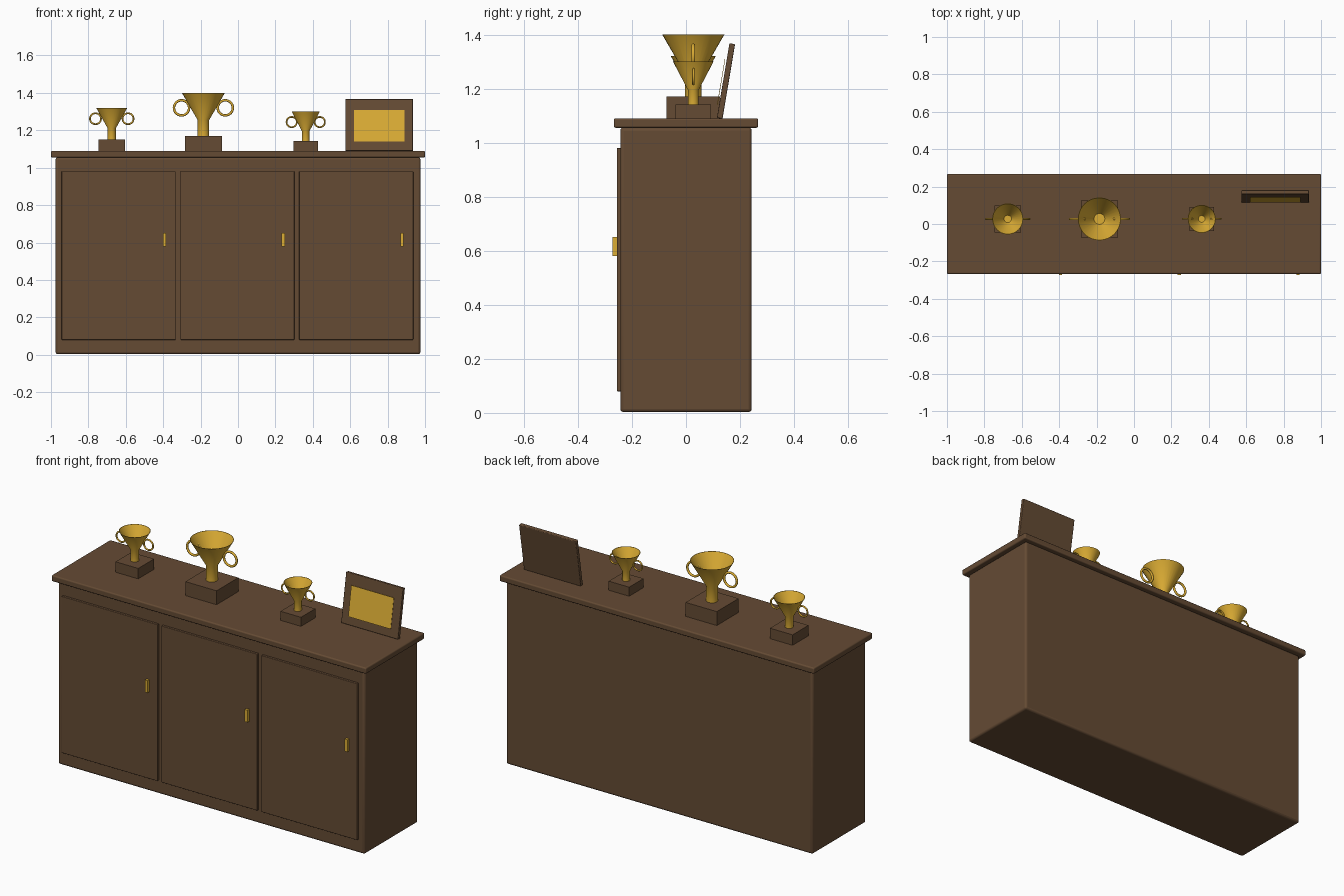
import bpy, bmesh, math
from mathutils import Vector

if "Cube" in bpy.data.objects:
    bpy.data.objects.remove(bpy.data.objects["Cube"], do_unlink=True)


def material(name, rgb):
    mat = bpy.data.materials.new(name)
    mat.use_nodes = True
    mat.diffuse_color = (*rgb, 1)
    mat.node_tree.nodes["Principled BSDF"].inputs["Base Color"].default_value = (*rgb, 1)
    return mat


WOOD = material("brown wood", (0.13, 0.07, 0.034))
GOLD = material("polished gold", (0.72, 0.42, 0.035))


def finish(obj, name, mat, smooth=False):
    obj.name = name
    obj.data.materials.append(mat)
    if smooth:
        bpy.ops.object.shade_smooth_by_angle(angle=math.radians(40))
    return obj


def box(name, low, high, mat, bevel=0):
    low, high = Vector(low), Vector(high)
    bpy.ops.mesh.primitive_cube_add(size=1, location=(low + high) / 2)
    obj = bpy.context.object
    obj.scale = high - low
    bpy.ops.object.transform_apply(location=False, rotation=False, scale=True)
    if bevel:
        mod = obj.modifiers.new("soft edges", "BEVEL")
        mod.width, mod.segments = bevel, 3
    return finish(obj, name, mat, smooth=bool(bevel))


def lathe(name, profile, location, mat, sides=32):
    bm = bmesh.new()
    verts = [bm.verts.new((r, 0, z)) for r, z in profile]
    edges = [bm.edges.new(pair) for pair in zip(verts, verts[1:])]
    bmesh.ops.spin(bm, geom=verts + edges, cent=(0, 0, 0), axis=(0, 0, 1),
                   angle=math.tau, steps=sides, use_merge=True)
    bmesh.ops.remove_doubles(bm, verts=bm.verts, dist=1e-5)
    bmesh.ops.recalc_face_normals(bm, faces=bm.faces)
    mesh = bpy.data.meshes.new(name)
    bm.to_mesh(mesh)
    bm.free()
    obj = bpy.data.objects.new(name, mesh)
    bpy.context.collection.objects.link(obj)
    obj.location = location
    bpy.ops.object.select_all(action="DESELECT")
    obj.select_set(True)
    bpy.context.view_layer.objects.active = obj
    return finish(obj, name, mat, smooth=True)


# Cabinet body and overhanging top
TOP = 1.09
box("cabinet_body", (-0.975, -0.243, 0.003), (0.975, 0.243, 1.056), WOOD, 0.012)
box("cabinet_top", (-1, -0.267, 1.055), (1, 0.267, TOP), WOOD, 0.007)

# Three doors, each with a slim pull near its right edge
for i, side in enumerate(("left", "middle", "right")):
    x = -0.943 + i * 0.635
    box(f"door_{side}", (x, -0.256, 0.08), (x + 0.61, -0.24, 0.98), WOOD, 0.003)
    box(f"door_pull_{side}", (x + 0.541, -0.272, 0.58), (x + 0.559, -0.254, 0.65), GOLD)


# Trophy: square plinth, stem with hollow flared cup, two ring handles
def trophy(name, x, half, plinth, stem, neck, rim, height, ring_x, ring_z, ring_r):
    y = 0.027
    box(name + "_plinth", (x - half, y - half, TOP - 0.002), (x + half, y + half, plinth), WOOD)
    wall = 0.002
    lathe(name + "_cup", [(0, plinth), (stem, plinth), (stem, neck), (rim, height),
                          (rim - wall, height), (stem - wall, neck + wall), (0, neck + wall)],
          (x, y, 0), GOLD)
    for tag, sign in (("left", 1), ("right", -1)):
        tube = ring_r * 0.14
        bpy.ops.mesh.primitive_torus_add(
            major_radius=ring_r - tube, minor_radius=tube, major_segments=32, minor_segments=10,
            location=(x + sign * ring_x, y, ring_z), rotation=(math.pi / 2, 0, 0))
        finish(bpy.context.object, f"{name}_handle_{tag}", GOLD, smooth=True)


trophy("medium_trophy", -0.675, 0.072, 1.15, 0.022, 1.211, 0.083, 1.32, 0.087, 1.262, 0.034)
trophy("large_trophy", -0.185, 0.099, 1.17, 0.031, 1.255, 0.115, 1.40, 0.117, 1.32, 0.047)
trophy("small_trophy", 0.362, 0.065, 1.142, 0.020, 1.195, 0.075, 1.30, 0.075, 1.244, 0.032)

# Leaning picture frame with a gold panel held just off its face
TILT = (-math.radians(9.5), 0, 0)
FRAME_CENTRE = Vector((0.755, 0.148, 1.228))
frame = box("picture_frame", (-0.181, -0.0105, -0.14), (0.181, 0.0105, 0.14), WOOD, 0.004)
panel = box("picture_panel", (-0.135, -0.019, -0.09), (0.135, -0.017, 0.082), GOLD)
for obj in (frame, panel):
    obj.location += FRAME_CENTRE
    obj.rotation_euler = TILT
